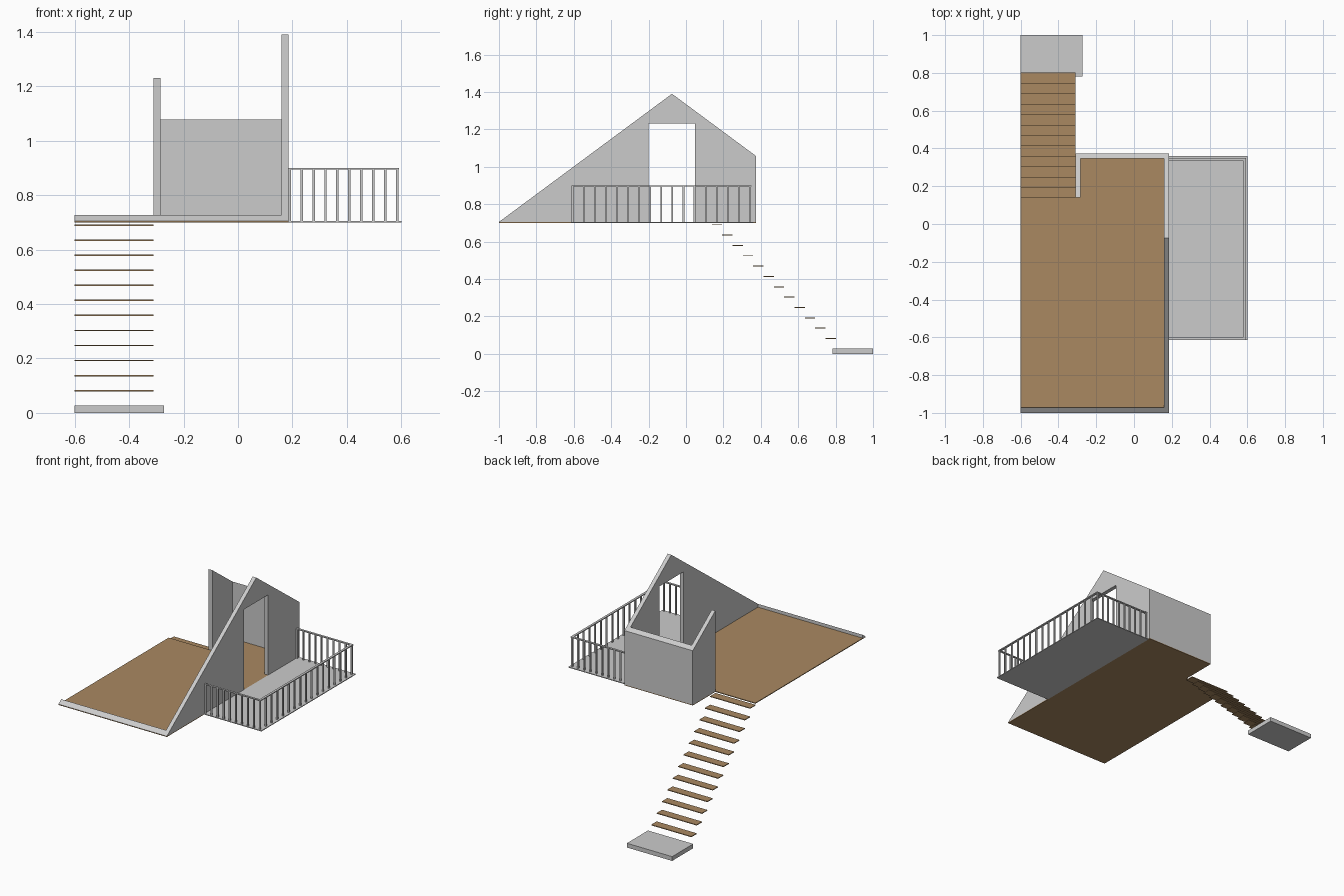
import bpy, bmesh

if "Cube" in bpy.data.objects:
    bpy.data.objects.remove(bpy.data.objects["Cube"])

wood = bpy.data.materials.new("wood")
wood.diffuse_color = (0.40, 0.25, 0.12, 1)
wood.use_nodes = True
wood.node_tree.nodes["Principled BSDF"].inputs["Base Color"].default_value = wood.diffuse_color


def prism(name, pts, axis, a, b, mat=None):
    """Extrude a 2D profile from a to b: axis 'x' takes (y, z) points, 'z' takes (x, y)."""
    bm = bmesh.new()
    place = (lambda p: (a, p[0], p[1])) if axis == 'x' else (lambda p: (p[0], p[1], a))
    face = bm.faces.new([bm.verts.new(place(p)) for p in pts])
    new = bmesh.ops.extrude_face_region(bm, geom=[face])["geom"]
    move = (b - a, 0, 0) if axis == 'x' else (0, 0, b - a)
    bmesh.ops.translate(bm, vec=move, verts=[g for g in new if isinstance(g, bmesh.types.BMVert)])
    bmesh.ops.recalc_face_normals(bm, faces=bm.faces)
    me = bpy.data.meshes.new(name)
    bm.to_mesh(me)
    bm.free()
    ob = bpy.data.objects.new(name, me)
    bpy.context.collection.objects.link(ob)
    if mat:
        me.materials.append(mat)
    return ob


def box(name, x0, x1, y0, y1, z0, z1, mat=None):
    return prism(name, [(x0, y0), (x1, y0), (x1, y1), (x0, y1)], 'z', z0, z1, mat)


Z0, Z = 0.700, 0.705            # floor underside and top
RIDGE_Y, RIDGE_Z = -0.075, 1.39
FRONT, BACK = -1.0, 0.373
XL, XR, T = -0.31, 0.185, 0.026  # wall faces and thickness


def roof(y):
    """Height of the gable line at y."""
    if y < RIDGE_Y:
        return Z + (RIDGE_Z - Z) * (y - FRONT) / (RIDGE_Y - FRONT)
    return RIDGE_Z - 0.74 * (y - RIDGE_Y)


# Wooden floor with the stair notch
prism("floor", [(-0.6, FRONT), (XR, FRONT), (XR, BACK), (XL, BACK), (XL, 0.14), (-0.6, 0.14)],
      'z', Z0, Z, wood)

# Gable wall with doorway
prism("gable_wall", [(FRONT, Z), (-0.2, Z), (-0.2, 1.23), (0.047, 1.23), (0.047, Z),
                     (BACK, Z), (BACK, roof(BACK)), (RIDGE_Y, RIDGE_Z)], 'x', XR - T, XR)


# Walls whose tops follow the roof slope
def sloped_wall(name, x0, x1, y0, y1):
    pts = [(y0, Z), (y1, Z), (y1, roof(y1))]
    if roof(y0) > Z + 0.001:
        pts.append((y0, roof(y0)))
    prism(name, pts, 'x', x0, x1)


sloped_wall("back_wall", XL, XR - T, BACK - T, BACK)
sloped_wall("stair_side_wall", XL, XL + T, 0.14, BACK - T)
sloped_wall("front_edge_wall", -0.6, XR - T, FRONT, FRONT + 0.029)

# Balcony deck
box("balcony_deck", XR, 0.6, -0.615, 0.36, Z0, Z)

# Balcony handrails
TOP, RH = 0.9, 0.006
box("front_handrail", XR, 0.592, -0.613, -0.600, TOP - RH, TOP)
box("side_handrail", 0.577, 0.592, -0.600, 0.335, TOP - RH, TOP)
box("back_handrail", XR, 0.592, 0.335, 0.349, TOP - RH, TOP)

# Balusters
H = 0.0045


def baluster(name, x, y):
    box(name, x - H, x + H, y - H, y + H, Z, TOP - RH)


for i in range(10):
    x = 0.190 + i * (0.5845 - 0.190) / 9
    baluster("front_baluster", x, -0.6065)
    baluster("back_baluster", x, 0.342)
for i in range(1, 16):
    baluster("side_baluster", 0.5845, -0.6065 + i * 0.9485 / 16)

# Stair treads and landing block
S = 0.0553
for i in range(12):
    y, z = 0.138 + i * S, 0.690 - i * S
    box("stair_tread", -0.6, XL, y, y + S, z - 0.0025, z + 0.0025, wood)
box("landing_block", -0.6, -0.272, 0.782, 1.0, 0, 0.028)
